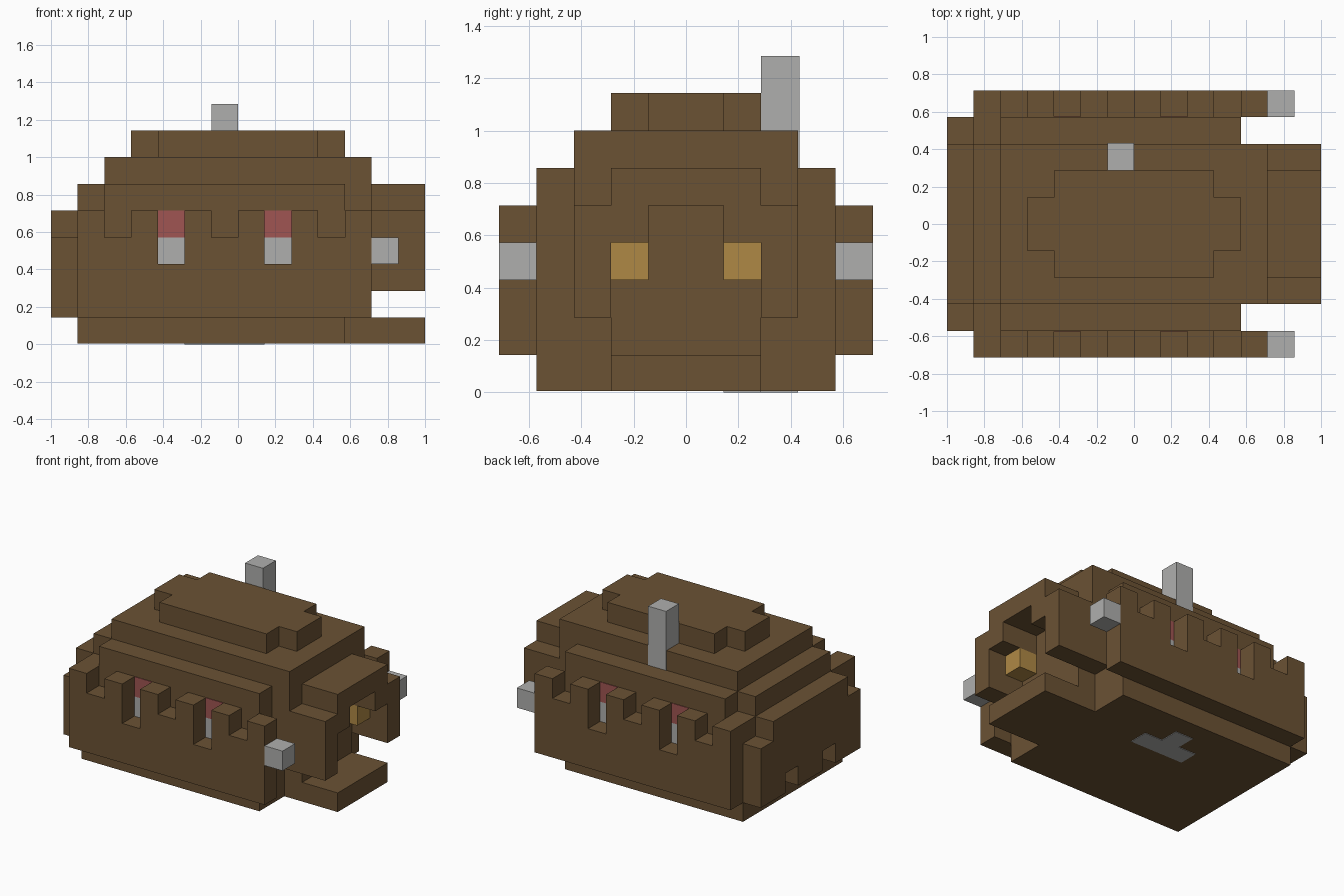
import bpy
import bmesh
from mathutils import Vector

cube = bpy.data.objects.get("Cube")
if cube:
    bpy.data.objects.remove(cube, do_unlink=True)

U = 1 / 7      # edge of one building block
THIN = 0.03    # plate thickness, in blocks


def material(name, rgb):
    m = bpy.data.materials.new(name)
    m.use_nodes = True
    color = (*rgb, 1)
    m.diffuse_color = color
    bsdf = m.node_tree.nodes["Principled BSDF"]
    bsdf.inputs["Base Color"].default_value = color
    bsdf.inputs["Roughness"].default_value = 0.9
    return m


BROWN = material("brown", (0.147, 0.084, 0.034))
GREY = material("grey", (0.43, 0.43, 0.42))
RED = material("red", (0.35, 0.09, 0.085))
AMBER = material("amber", (0.43, 0.25, 0.06))


def blocks(name, mat, boxes, both_sides=False):
    """One object made of boxes given as x, y and z ranges in blocks."""
    bm = bmesh.new()
    for xr, yr, zr in boxes:
        sides = [yr, (-yr[1], -yr[0])] if both_sides else [yr]
        for ys in sides:
            lo = Vector((xr[0], ys[0], zr[0])) * U
            hi = Vector((xr[1], ys[1], zr[1])) * U
            verts = bmesh.ops.create_cube(bm, size=1)["verts"]
            for v in verts:
                v.co = (lo + hi) / 2 + v.co * (hi - lo)
    mesh = bpy.data.meshes.new(name)
    bm.to_mesh(mesh)
    bm.free()
    mesh.materials.append(mat)
    obj = bpy.data.objects.new(name, mesh)
    bpy.context.collection.objects.link(obj)
    return obj


# Base with the front ledge, and the grey patch underneath
blocks("base", BROWN, [((-6, 4), (-4, 4), (THIN, 1))])
blocks("lower_ledge", BROWN, [((4, 7), (-2, 2), (THIN, 1))])
blocks("bottom_patch", GREY, [((-2, 1), (1, 2), (0, THIN)),
                              ((-1, 0), (2, 3), (0, THIN))])

# Main hull and the stepped roof
blocks("hull", BROWN, [((-6, 4), (-4, 4), (1, 5)),
                       ((4, 5), (-2, 2), (1, 5))])
blocks("roof_lower", BROWN, [((-6, 5), (-3, 3), (5, 6)),
                             ((-5, 4), (-4, 4), (5, 6))])
blocks("roof_middle", BROWN, [((-5, 5), (-3, 3), (6, 7))])
blocks("roof_top", BROWN, [((-4, 4), (-1, 1), (7, 8)),
                           ((-3, 3), (-2, 2), (7, 8))])

# Side walls with notched tops; the deep notches hold the windows
tops = [5, 4, 5, 3, 5, 4, 5, 3, 5, 4, 5]
blocks("side_walls", BROWN,
       [((i - 6, i - 5), (4, 5), (1, top)) for i, top in enumerate(tops)],
       both_sides=True)
window_x = [i - 6 for i, top in enumerate(tops) if top == 3]
blocks("window_lower", GREY,
       [((x, x + 1), (4, 4 + THIN), (3, 4)) for x in window_x], both_sides=True)
blocks("window_upper", RED,
       [((x, x + 1), (4, 4 + THIN), (4, 5)) for x in window_x], both_sides=True)

# End slab with two low notches and shorter corner posts
blocks("end_slab", BROWN, [((-7, -6), (-3, 3), (2, 5)),
                           ((-7, -6), (-1, 1), (1, 2))])
blocks("end_posts", BROWN, [((-7, -6), (2, 3), (1, 2)),
                            ((-7, -6), (3, 4), (1, 4))], both_sides=True)

# Open-mouthed head: brow, stepped corners and cheeks
blocks("head_brow", BROWN, [((5, 7), (-2, 2), (5, 6))])
blocks("head_corners", BROWN, [((5, 7), (1, 2), (4, 5))], both_sides=True)
blocks("head_cheeks", BROWN, [((4, 7), (2, 3), (2, 5))], both_sides=True)
blocks("eyes", AMBER, [((5, 6), (1, 2), (3, 4))], both_sides=True)

# Side lamps and chimney
blocks("side_lamps", GREY, [((5, 6), (4, 5), (3, 4))], both_sides=True)
blocks("chimney", GREY, [((-1, 0), (2, 3 + THIN), (6, 9))])
